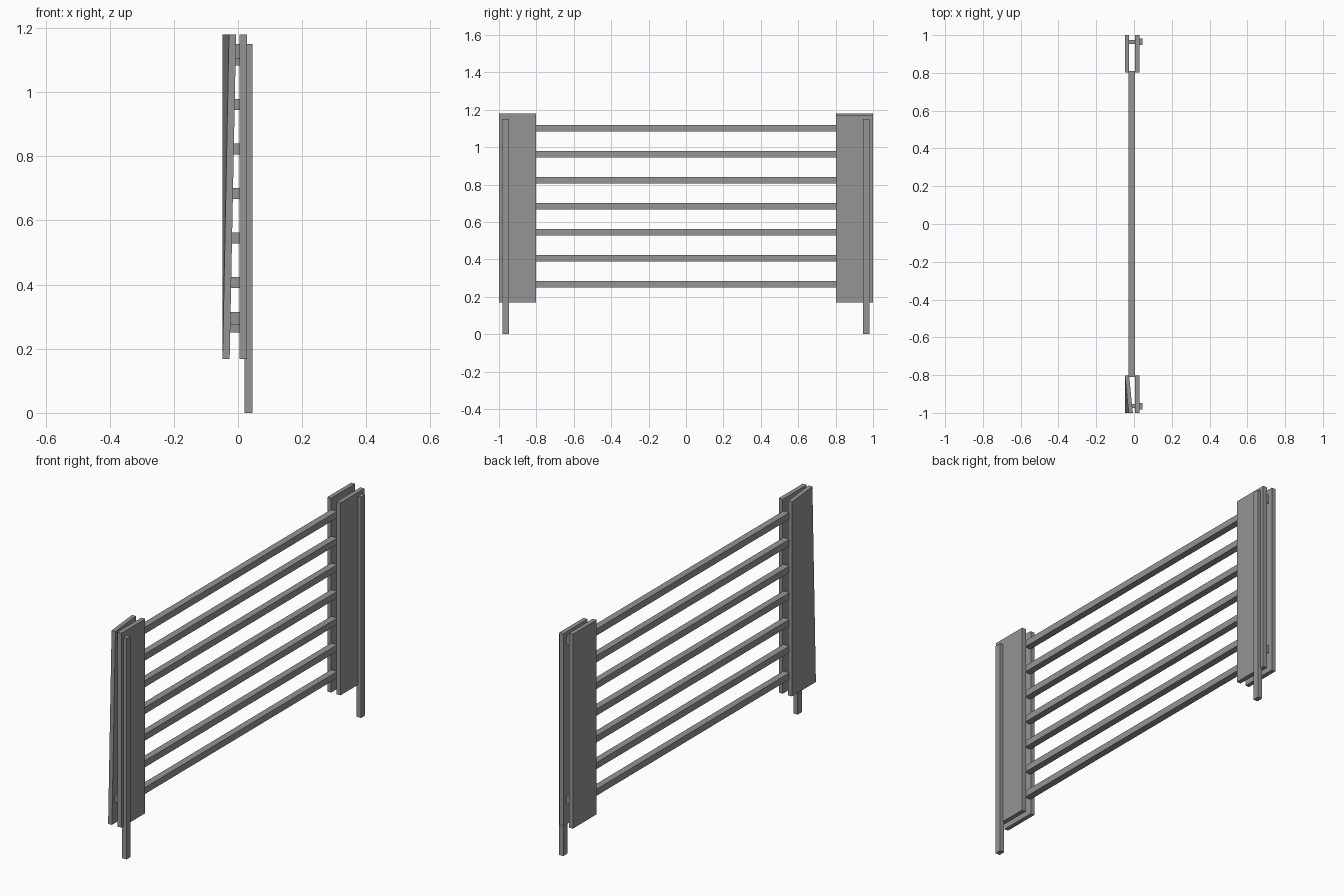
import bpy, bmesh

if "Cube" in bpy.data.objects:
    bpy.data.objects.remove(bpy.data.objects["Cube"])

gray = bpy.data.materials.new("weathered_gray")
gray.diffuse_color = (0.3, 0.3, 0.3, 1)
gray.use_nodes = True
gray.node_tree.nodes["Principled BSDF"].inputs["Base Color"].default_value = gray.diffuse_color


def box(name, x, y, z, twist=0.0):
    """Box from (min, max) ranges; twist shifts the top edge at the -y side along x."""
    bm = bmesh.new()
    bmesh.ops.create_cube(bm, size=1)
    for v in bm.verts:
        lo = v.co.copy()
        v.co = [r[0] + (r[1] - r[0]) * (c + 0.5) for r, c in zip((x, y, z), lo)]
        if lo.z > 0 and lo.y < 0:
            v.co.x += twist
    if twist:
        bmesh.ops.triangulate(bm, faces=bm.faces)
    bmesh.ops.recalc_face_normals(bm, faces=bm.faces)
    mesh = bpy.data.meshes.new(name)
    bm.to_mesh(mesh)
    bm.free()
    mesh.materials.append(gray)
    ob = bpy.data.objects.new(name, mesh)
    bpy.context.collection.objects.link(ob)
    return ob


def side(s, a, b):
    return tuple(sorted((s * a, s * b)))


# Horizontal rails
for i in range(7):
    zc = 0.267 + i * 0.139
    box(f"rail_{i + 1}", (-0.03, 0.005), (-0.81, 0.81), (zc - 0.017, zc + 0.017))

# End boards in pairs, posts and spacers; one outer board is warped
for s, tag in ((-1, "front"), (1, "back")):
    y = side(s, 0.803, 1.0)
    box(f"{tag}_left_board", (-0.048, -0.026), y, (0.168, 1.18), 0.02 if s < 0 else 0)
    box(f"{tag}_right_board", (0.005, 0.028), y, (0.168, 1.18 if s < 0 else 1.17))
    box(f"{tag}_post", (0.02, 0.045), side(s, 0.947, 0.981), (0, 1.15))
    for n, z in (("lower", (0.275, 0.315)), ("upper", (1.105, 1.15))):
        box(f"{tag}_{n}_spacer", (-0.03, 0.022), side(s, 0.953, 0.975), z)
